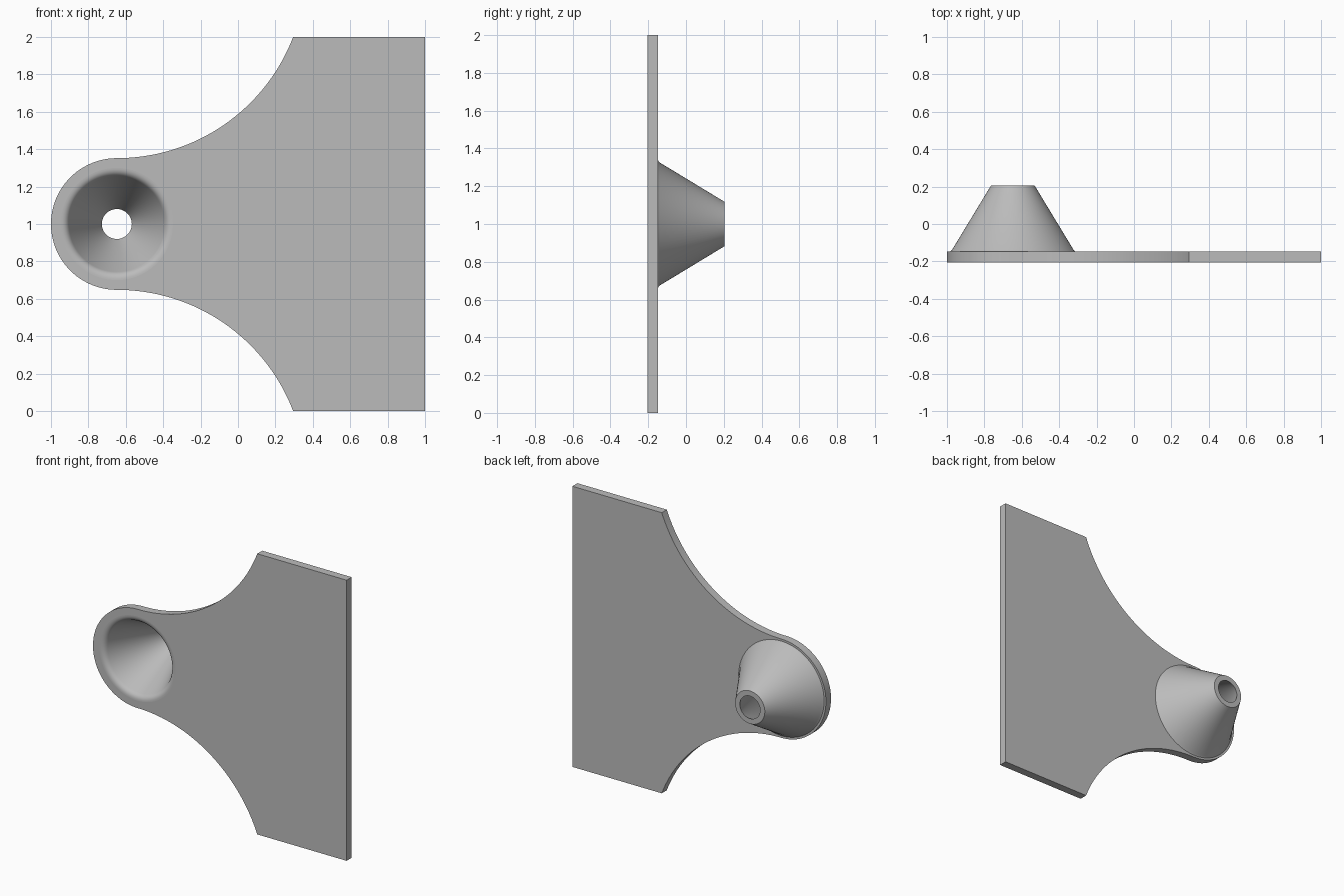
import bpy
import bmesh
from math import sin, cos, pi, asin
from mathutils import Vector

if "Cube" in bpy.data.objects:
    bpy.data.objects.remove(bpy.data.objects["Cube"])

FRONT, BACK, TIP = -0.205, -0.148, 0.205   # y positions
CX, CZ, R_END = -0.648, 1.0, 0.352         # rounded end of the plate
X_CORNER, SEGS = 0.295, 96

grey = bpy.data.materials.new("plain grey")
grey.use_nodes = True
colour = (0.5, 0.5, 0.5, 1)
grey.diffuse_color = colour
grey.node_tree.nodes["Principled BSDF"].inputs["Base Color"].default_value = colour

# Upper half of the plate outline: corner, flared arc, rounded end
dx, dz = X_CORNER - CX, 1 - R_END
flare = (dx * dx + dz * dz) / (2 * dz)
sweep = asin(dx / flare)
upper = [(1, 2)]
for i in range(33):
    a = sweep * (1 - i / 32)
    upper.append((CX + flare * sin(a), CZ + R_END + flare * (1 - cos(a))))
for i in range(1, 25):
    a = pi / 2 * (1 + i / 24)
    upper.append((CX + R_END * cos(a), CZ + R_END * sin(a)))
outline = upper + [(x, 2 - z) for x, z in reversed(upper[:-1])]

# Funnel profile as (radius, y): rounded front lip, bore, tip, outer cone
lip_out, corner, lip_in = Vector((0.3, FRONT)), Vector((0.268, FRONT)), Vector((0.255, -0.176))
profile = []
for i in range(9):
    t = i / 8
    profile.append(lip_out * (1 - t) ** 2 + corner * 2 * t * (1 - t) + lip_in * t * t)
profile += [(0.08, TIP), (0.117, TIP), (0.326, -0.14), (0.337, BACK)]

bm = bmesh.new()


def loop_edges(verts):
    return [bm.edges.get((a, b)) or bm.edges.new((a, b))
            for a, b in zip(verts, verts[1:] + verts[:1])]


def bridge(first, second):
    n = len(first)
    for i in range(n):
        j = (i + 1) % n
        bm.faces.new((first[i], first[j], second[j], second[i]))


def ring(r, y):
    return [bm.verts.new((CX + r * cos(2 * pi * i / SEGS), y, CZ + r * sin(2 * pi * i / SEGS)))
            for i in range(SEGS)]


# Plate rim and funnel walls
front, back = ([bm.verts.new((x, y, z)) for x, z in outline] for y in (FRONT, BACK))
bridge(front, back)
rings = [ring(r, y) for r, y in profile]
for a, b in zip(rings, rings[1:]):
    bridge(a, b)

# Flat plate faces with the funnel opening
for edge_loop, hole in ((front, rings[0]), (back, rings[-1])):
    bmesh.ops.triangle_fill(bm, edges=loop_edges(edge_loop) + loop_edges(hole), use_beauty=True)
bmesh.ops.recalc_face_normals(bm, faces=bm.faces)

mesh = bpy.data.meshes.new("plate_with_funnel")
bm.to_mesh(mesh)
bm.free()
mesh.materials.append(grey)
plate = bpy.data.objects.new("plate_with_funnel", mesh)
bpy.context.collection.objects.link(plate)

# Smooth curved walls, flat plate faces
bpy.ops.object.select_all(action="DESELECT")
plate.select_set(True)
bpy.context.view_layer.objects.active = plate
bpy.ops.object.shade_smooth_by_angle(angle=pi / 6)
for face in mesh.polygons:
    if abs(face.normal.y) > 0.999:
        face.use_smooth = False
